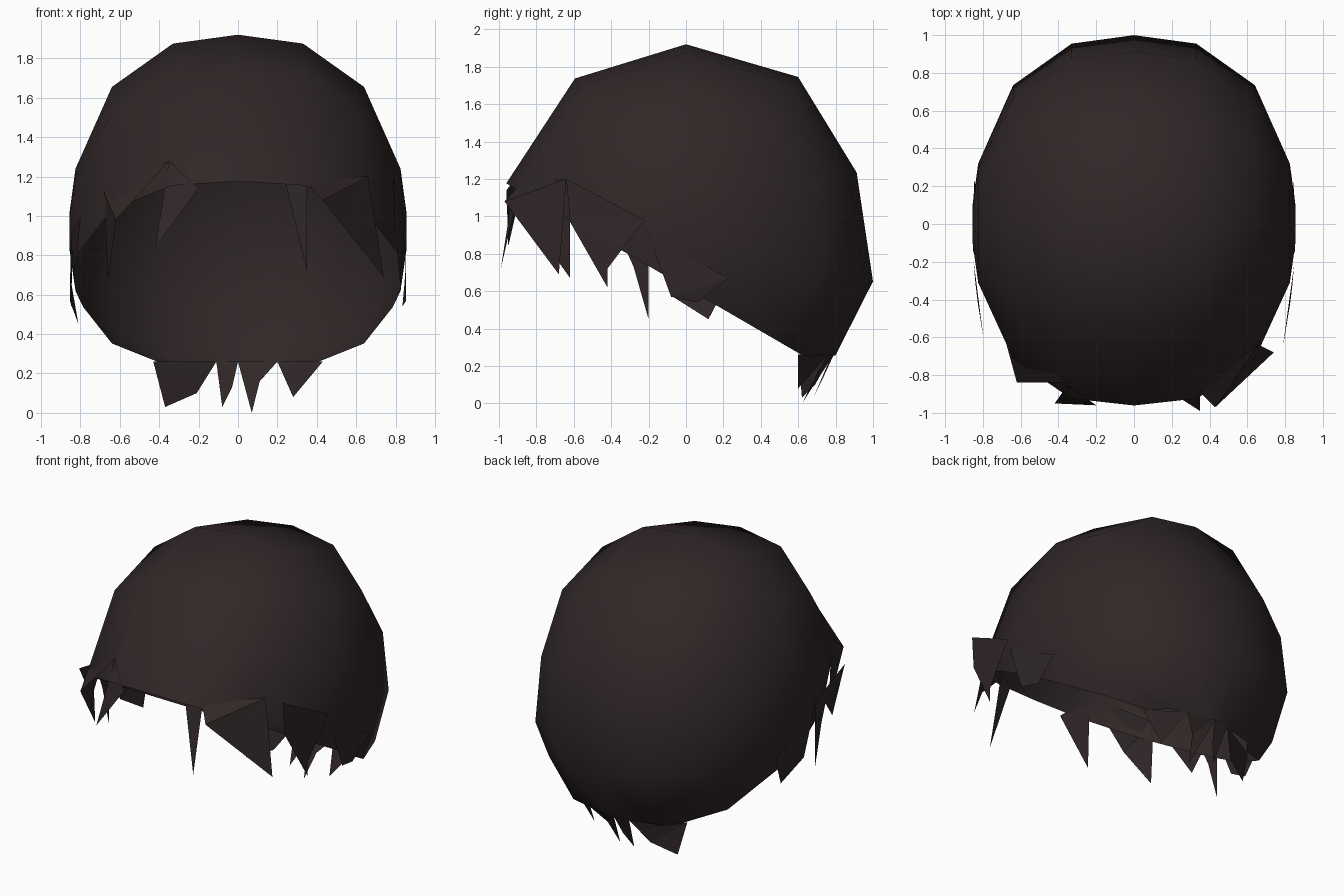
import bpy, bmesh, math
from mathutils import Vector

if "Cube" in bpy.data.objects:
    bpy.data.objects.remove(bpy.data.objects["Cube"])

hair = bpy.data.materials.new("dark brown hair")
hair.diffuse_color = (0.030, 0.020, 0.020, 1)
hair.use_nodes = True
hair.node_tree.nodes["Principled BSDF"].inputs["Base Color"].default_value = hair.diffuse_color
CENTRE = 0.92


def finish(bm, name, smooth):
    me = bpy.data.meshes.new(name)
    bm.to_mesh(me)
    bm.free()
    me.materials.append(hair)
    for p in me.polygons:
        p.use_smooth = smooth
    ob = bpy.data.objects.new(name, me)
    bpy.context.collection.objects.link(ob)


# hair cap: low-poly rounded shell, sections stacked along x
half = [(0.33, 0.955), (0.64, 0.735), (0.825, 0.32), (0.855, 0.1)]
sections = [(-x, r) for x, r in reversed(half)] + [(0, 1)] + half
ring = [(0, 1), (36, 1.02), (71, 0.965), (105, 1.035), (130, 1.04), (160, 1.0),
        (-145, 1.0), (-110, 1.0), (-76, 1.0), (-36, 1.01)]
bm = bmesh.new()
rows = []
for x, r in sections:
    rows.append([bm.verts.new((x, r * k * math.sin(math.radians(a)),
                               CENTRE + r * k * math.cos(math.radians(a)))) for a, k in ring])
n = len(ring)
for a, b in zip(rows, rows[1:]):
    for i in range(n):
        bm.faces.new((a[i], a[(i + 1) % n], b[(i + 1) % n], b[i]))
bm.faces.new(rows[0])
bm.faces.new(rows[-1])
bmesh.ops.recalc_face_normals(bm, faces=bm.faces)
# sloping hairline cut, then level nape cut
for co, no in [((0, -0.95, 1.17), (0, 0.9, 1.55)), ((0, 0, 0.255), (0, 0, 1))]:
    bmesh.ops.bisect_plane(bm, geom=bm.verts[:] + bm.edges[:] + bm.faces[:],
                           plane_co=co, plane_no=no, clear_inner=True)
finish(bm, "hair_cap", True)


def locks(name, polys):
    bm = bmesh.new()
    for pts in polys:
        c = sum((Vector(p) for p in pts), Vector()) / len(pts)
        f = bm.faces.new([bm.verts.new(p) for p in pts])
        f.normal_update()
        if f.normal.dot(c - Vector((0, 0, CENTRE))) < 0:
            f.normal_flip()
    bmesh.ops.triangulate(bm, faces=bm.faces[:])
    finish(bm, name, False)


def side(s, pts):
    # side locks follow the cap, given as (y, z)
    return [(s * (0.855 - 0.16 * y * y - 0.25 * max(0, 0.62 - z) * (y > 0)), y, z) for y, z in pts]


# pointed fringe over the forehead
locks("fringe_locks", [
    [(0.34, -0.88, 1.18), (0.43, -0.97, 1.08), (0.74, -0.68, 0.69), (0.66, -0.64, 1.2)],
    [(0.24, -0.92, 1.17), (0.35, -0.99, 0.72), (0.35, -0.88, 1.2)],
    [(-0.35, -0.85, 1.28), (-0.42, -0.95, 0.84), (-0.2, -0.96, 1.14)],
    [(-0.35, -0.84, 1.28), (-0.62, -0.84, 0.98), (-0.66, -0.62, 0.67), (-0.68, -0.62, 1.12)],
])
# jagged sideburns
locks("side_locks", [
    side(1, [(-0.64, 1.2), (-0.62, 0.97), (-0.42, 0.62), (-0.42, 0.72), (-0.33, 0.84), (-0.22, 0.98)]),
    side(1, [(-0.2, 0.9), (-0.08, 0.57), (0.06, 0.54), (0.23, 0.67)]),
    side(-1, [(-0.6, 1.0), (-0.42, 0.72), (-0.33, 0.84), (-0.2, 0.9)]),
    side(-1, [(-0.33, 0.84), (-0.28, 0.73), (-0.2, 0.45), (-0.2, 0.9)]),
    side(-1, [(-0.2, 0.88), (-0.07, 0.57), (0.12, 0.45), (0.23, 0.66)]),
])
# ragged locks at the nape
locks("nape_locks", [
    [(-0.43, 0.6, 0.26), (-0.37, 0.62, 0.03), (-0.21, 0.69, 0.1), (-0.11, 0.78, 0.26)],
    [(-0.11, 0.78, 0.26), (-0.08, 0.68, 0.03), (-0.03, 0.73, 0.13), (0, 0.79, 0.26)],
    [(0, 0.79, 0.26), (0.07, 0.62, 0), (0.11, 0.7, 0.16), (0.2, 0.76, 0.26)],
    [(0.2, 0.76, 0.26), (0.28, 0.6, 0.08), (0.43, 0.6, 0.26)],
])
